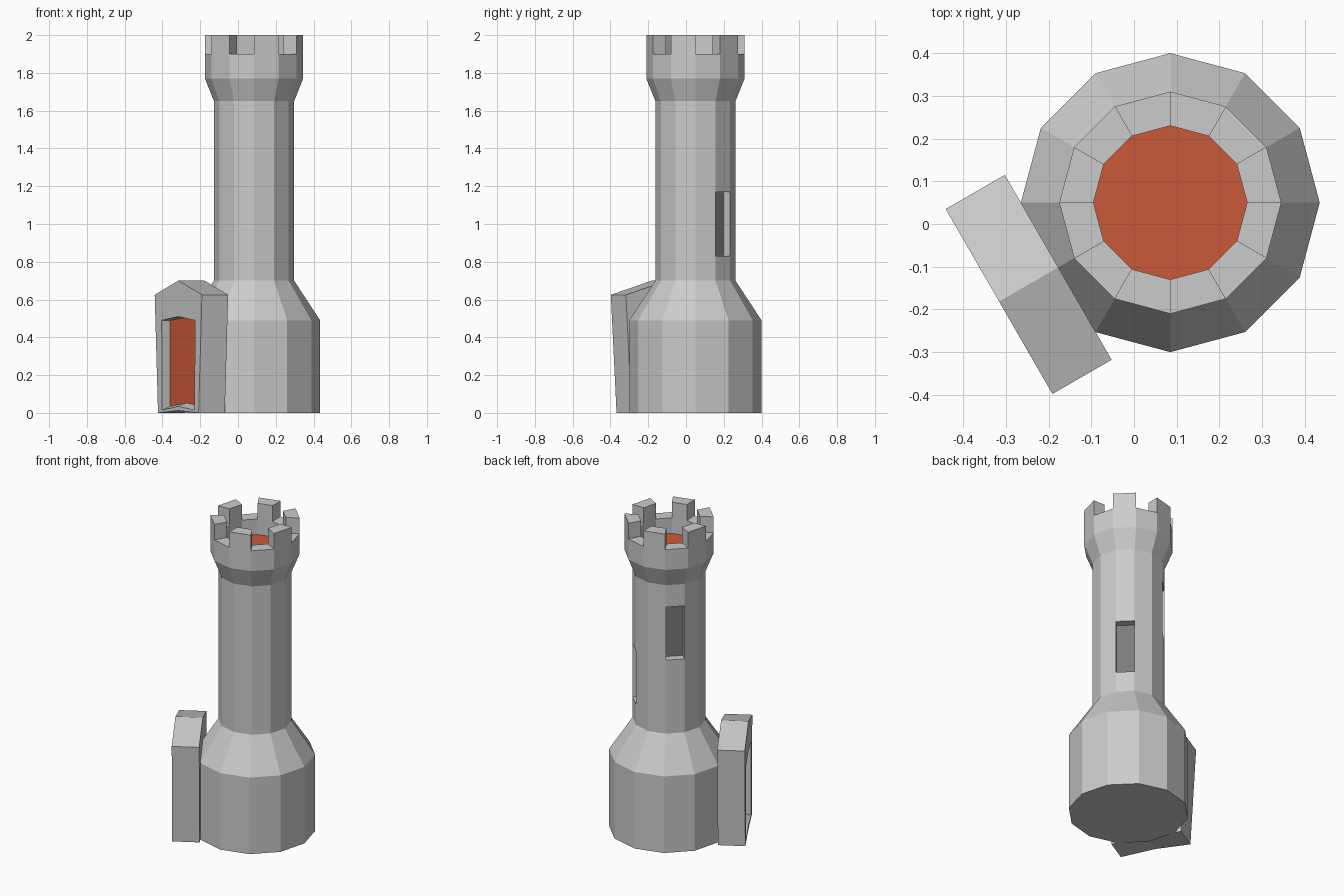
import bpy, bmesh, math
from mathutils import Vector

if "Cube" in bpy.data.objects:
    bpy.data.objects.remove(bpy.data.objects["Cube"])

CX, CY, N = 0.085, 0.05, 12


def colour(name, rgb):
    m = bpy.data.materials.new(name)
    m.diffuse_color = (*rgb, 1)
    m.use_nodes = True
    m.node_tree.nodes["Principled BSDF"].inputs["Base Color"].default_value = m.diffuse_color
    return m


RED = colour("red_wood", (0.6, 0.1, 0.04))
DARK = colour("dark_recess", (0.2, 0.2, 0.2))


def loft(bm, loops):
    """Join equal-length point loops with quads, cap both ends; last cap is red."""
    rings = [[bm.verts.new(p) for p in loop] for loop in loops]
    bands = []
    for a, b in zip(rings, rings[1:]):
        n = len(a)
        bands.append([bm.faces.new((a[i], a[(i + 1) % n], b[(i + 1) % n], b[i]))
                      for i in range(n)])
    bm.faces.new(rings[0][::-1])
    bm.faces.new(rings[-1]).material_index = 1
    bm.normal_update()
    return bands


def push(bm, face, vec):
    """Extrude one face along a vector and return the moved face."""
    new = bmesh.ops.extrude_discrete_faces(bm, faces=[face])["faces"][0]
    bmesh.ops.translate(bm, verts=new.verts[:], vec=vec)
    return new


def finish(bm, name, angle=0):
    bmesh.ops.recalc_face_normals(bm, faces=bm.faces[:])
    me = bpy.data.meshes.new(name)
    bm.to_mesh(me)
    bm.free()
    for m in (None, RED, DARK):
        me.materials.append(m)
    ob = bpy.data.objects.new(name, me)
    ob.location = (CX, CY, 0)
    ob.rotation_euler.z = angle
    bpy.context.collection.objects.link(ob)


# Tower: twelve-sided profile with a sunken red floor at the top
profile = [(0.35, 0), (0.35, 0.49), (0.212, 0.70), (0.212, 0.83), (0.212, 1.17),
           (0.212, 1.51), (0.212, 1.65), (0.26, 1.77), (0.26, 1.9),
           (0.18, 1.9), (0.18, 1.8)]
bm = bmesh.new()
bands = loft(bm, [[(r * math.cos(i * math.tau / N), r * math.sin(i * math.tau / N), z)
                   for i in range(N)] for r, z in profile])

# Windows: one full facet each, pushed inward
for band, k in ((3, 1), (4, 4)):
    face = bands[band][k]
    a = (k + 0.5) * math.tau / N
    inner = push(bm, face, Vector((math.cos(a), math.sin(a), 0)) * -0.05)
    inner.material_index = 2

# Battlements: every other rim segment raised
for k in range(1, N, 2):
    push(bm, bands[8][k], Vector((0, 0, 0.1)))
finish(bm, "tower")


# Gatehouse: gabled block, wider at the eaves, with a recessed red door
def gable(x, low, high, z_low, z_mid, z_eave, z_peak):
    return [(x, -low, z_low), (x, 0, z_mid), (x, low, z_low),
            (x, high, z_eave), (x, 0, z_peak), (x, -high, z_eave)]


bm = bmesh.new()
loft(bm, [gable(0.303, 0.215, 0.25, 0, 0.012, 0.625, 0.70),
          gable(0.463, 0.215, 0.25, 0, 0.012, 0.625, 0.70),
          gable(0.463, 0.172, 0.176, 0.015, 0.035, 0.49, 0.51),
          gable(0.413, 0.172, 0.176, 0.035, 0.052, 0.49, 0.505)])
finish(bm, "gatehouse", math.radians(210))
